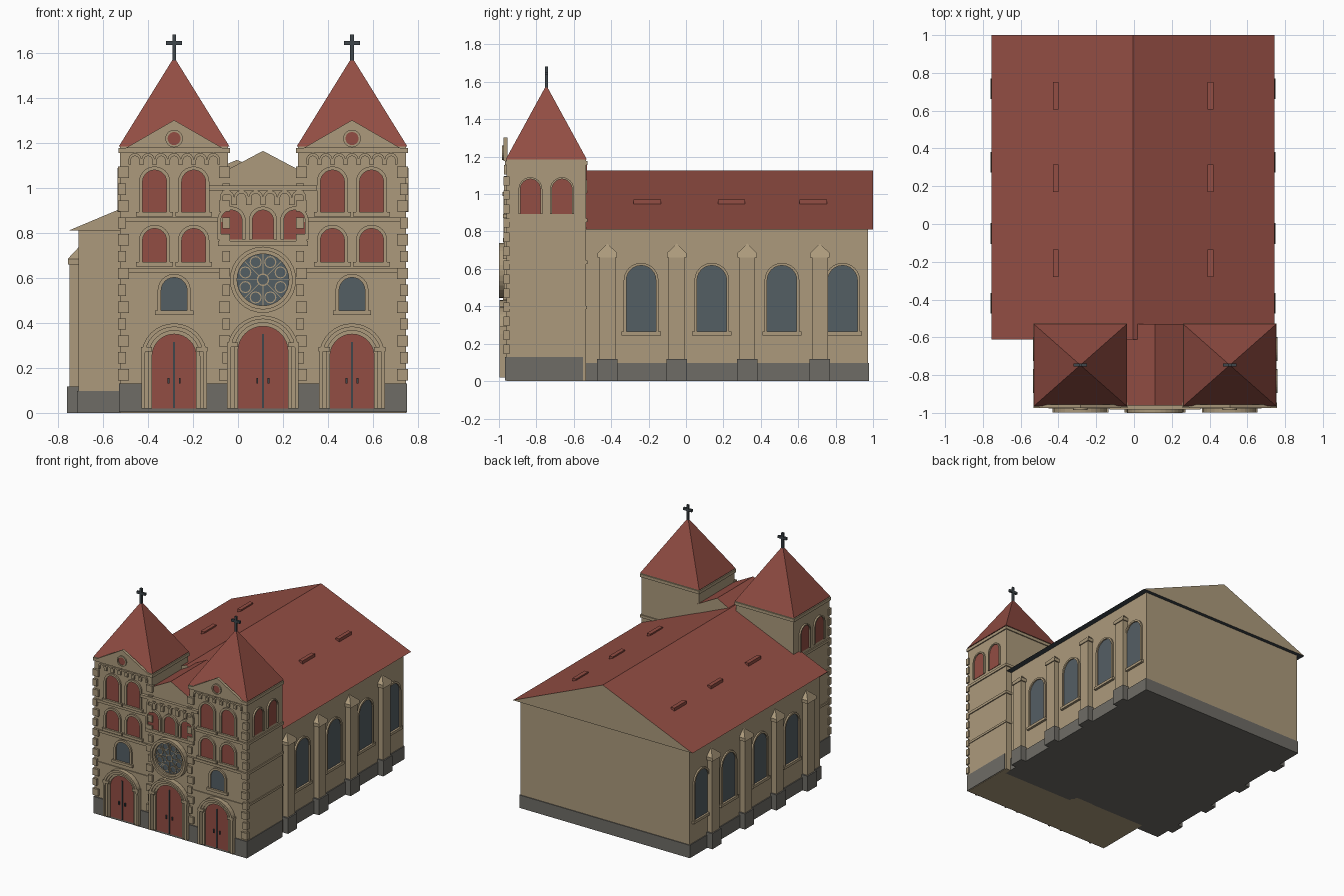
import bpy, bmesh
from math import sin, cos, pi
from mathutils import Vector

if "Cube" in bpy.data.objects:
    bpy.data.objects.remove(bpy.data.objects["Cube"], do_unlink=True)


def material(name, *rgb):
    col = [((c / 255 + 0.055) / 1.055) ** 2.4 for c in rgb] + [1]
    m = bpy.data.materials.new(name)
    m.use_nodes = True
    m.diffuse_color = col
    m.node_tree.nodes["Principled BSDF"].inputs["Base Color"].default_value = col
    return m


TAN = material("sandstone", 172, 154, 124)
RED = material("brick_red", 146, 77, 67)
GREY = material("plinth_grey", 110, 108, 102)
GLASS = material("slate_glass", 84, 94, 100)
DARK = material("dark_iron", 62, 70, 75)


def front(u, d, z):
    return Vector((u, -d, z))


def side(s, cx=0):
    return lambda u, d, z: Vector((cx + s * d, u, z))


class Part:
    """One named object gathered from boxes and extruded outlines."""

    def __init__(self, name, *mats):
        self.name, self.mats, self.bm = name, mats, bmesh.new()

    def extrude(self, pts, faces, d0, d1, place=front):
        back = [self.bm.verts.new(place(u, d0, z)) for u, z in pts]
        fore = [self.bm.verts.new(place(u, d1, z)) for u, z in pts]
        edges = [(f[i], f[(i + 1) % len(f)]) for f in faces for i in range(len(f))]
        for f in faces:
            self.bm.faces.new([fore[i] for i in f])
            self.bm.faces.new([back[i] for i in reversed(f)])
        for a, b in edges:
            if (b, a) not in edges:
                self.bm.faces.new([back[a], back[b], fore[b], fore[a]])

    def plate(self, pts, d0, d1, place=front):
        self.extrude(pts, [list(range(len(pts)))], d0, d1, place)

    def box(self, x0, x1, y0, y1, z0, z1):
        self.plate([(x0, z0), (x1, z0), (x1, z1), (x0, z1)], -y0, -y1)

    def ring(self, outer, inner, d0, d1, place=front, closed=False):
        n = len(outer)
        faces = [[i, (i + 1) % n, n + (i + 1) % n, n + i]
                 for i in range(n if closed else n - 1)]
        self.extrude(outer + inner, faces, d0, d1, place)

    def done(self, rule=None):
        bmesh.ops.recalc_face_normals(self.bm, faces=self.bm.faces)
        if rule:
            for f in self.bm.faces:
                f.material_index = rule(f.normal)
        me = bpy.data.meshes.new(self.name)
        self.bm.to_mesh(me)
        self.bm.free()
        for m in self.mats:
            me.materials.append(m)
        bpy.context.collection.objects.link(bpy.data.objects.new(self.name, me))


def arch(c, w, z0, top, n=12):
    r = w / 2
    curve = [(c + r * cos(pi * i / n), top - r + r * sin(pi * i / n)) for i in range(n + 1)]
    return [(c + r, z0)] + curve + [(c - r, z0)]


def circle(c, z, r, n=32):
    return [(c + r * cos(2 * pi * i / n), z + r * sin(2 * pi * i / n)) for i in range(n)]


TOWERS = (-0.284, 0.507)
MID, HALF = 0.111, 0.24
NAVE = -0.005

trim = Part("window_frames", TAN)
shutters = Part("red_windows", RED)
glass = Part("glass_windows", GLASS)


def window(pane, c, w, z0, top, d, place=front, t=0.016, sill=True):
    pane.plate(arch(c, w, z0, top), d - 0.01, d + 0.003, place)
    trim.ring(arch(c, w + 2 * t, z0, top + t), arch(c, w, z0, top), d - 0.01, d + 0.012, place)
    if sill:
        h = w / 2 + t + 0.012
        trim.plate([(c - h, z0 - 0.02), (c + h, z0 - 0.02), (c + h, z0), (c - h, z0)],
                   d - 0.01, d + 0.018, place)


# Nave: walls, plinth and gabled roof
p = Part("nave_walls", TAN)
p.box(NAVE - 0.705, NAVE + 0.705, -0.585, 0.972, 0.05, 0.812)
p.done()
p = Part("nave_plinth", GREY)
p.box(NAVE - 0.712, NAVE + 0.712, -0.59, 0.978, 0, 0.097)
p.done()
p = Part("nave_roof", TAN, RED, DARK)
p.plate([(NAVE - 0.75, 0.81), (NAVE + 0.75, 0.81), (NAVE, 1.125)], 0.612, -1.0)
p.done(lambda n: 1 if n.z > 0.3 else 2 if n.z < -0.3 else 0)
p = Part("roof_vents", RED)
for s in (-1, 1):
    for y in (-0.207, 0.243, 0.68):
        a, b = sorted((NAVE + s * 0.395, NAVE + s * 0.425))
        p.box(a, b, y - 0.073, y + 0.073, 0.93, 0.97)
p.done()

# Nave side windows and buttresses
shafts = Part("buttresses", TAN)
feet = Part("buttress_plinths", GREY)
for s in (-1, 1):
    place = side(s, NAVE)
    for y in (-0.24, 0.138, 0.513, 0.837):
        window(glass, y, 0.158, 0.265, 0.618, 0.705, place, t=0.014)
    for y in (-0.42, -0.05, 0.327, 0.716):
        shafts.plate([(y - 0.043, 0.05), (y + 0.043, 0.05), (y + 0.043, 0.67), (y - 0.043, 0.67)],
                     0.69, 0.745, place)
        shafts.plate([(y - 0.052, 0.66), (y + 0.052, 0.66), (y + 0.052, 0.685), (y, 0.735),
                      (y - 0.052, 0.685)], 0.69, 0.752, place)
        feet.plate([(y - 0.055, 0), (y + 0.055, 0), (y + 0.055, 0.117), (y - 0.055, 0.117)],
                   0.69, 0.755, place)
for v in shafts.bm.verts:  # slope each cap back to the wall
    if v.co.z > 0.73:
        v.co.x = NAVE + (0.705 if v.co.x > 0 else -0.705)
shafts.done()
feet.done()

# Front block between the towers, with its own gable
p = Part("facade_plinth", GREY)
p.box(-0.529, 0.752, -0.968, -0.55, 0.004, 0.13)
p.done()
p = Part("centre_block", TAN, RED)
p.plate([(MID - 0.17, 0), (MID + 0.17, 0), (MID + 0.17, 1.075), (MID, 1.165), (MID - 0.17, 1.075)],
        0.53, 0.96)
p.done(lambda n: 1 if n.z > 0.3 else 0)

# Towers
walls = Part("tower_walls", TAN)
bands = Part("string_courses", TAN)
quoins = Part("quoins", TAN)
roofs = Part("tower_roofs", RED)
crosses = Part("roof_crosses", DARK)
gables = Part("tower_gables", TAN)
corbels = Part("corbel_arches", TAN)
for c in TOWERS:
    walls.box(c - HALF, c + HALF, -0.96, -0.535, 0, 1.187)
    for z0, z1, o in ((0.385, 0.402, 0.006), (0.625, 0.645, 0.008), (0.85, 0.87, 0.008),
                      (1.155, 1.178, 0.008)):
        bands.box(c - HALF - o, c + HALF + o, -0.96 - o, -0.535 + o, z0, z1)
    for s in (-1, 1):
        for i in range(13):
            w = 0.036 if i % 2 else 0.05
            a, b = sorted((c + s * (0.25 - w), c + s * 0.249))
            z = 0.145 + i * 0.075
            quoins.box(a, b, -0.975, -0.945, z, z + 0.05)
    # pyramid roof on a thin eave
    base = [roofs.bm.verts.new((c + x * 0.246, -0.747 + y * 0.217, 1.185))
            for x, y in ((-1, -1), (1, -1), (1, 1), (-1, 1))]
    apex = roofs.bm.verts.new((c, -0.747, 1.582))
    roofs.bm.faces.new(base[::-1])
    for i in range(4):
        roofs.bm.faces.new([base[i], base[(i + 1) % 4], apex])
    crosses.box(c - 0.008, c + 0.008, -0.755, -0.739, 1.56, 1.682)
    crosses.box(c - 0.036, c + 0.036, -0.755, -0.739, 1.636, 1.654)
    # small front gable with a round opening
    gables.plate([(c - 0.215, 1.178), (c + 0.215, 1.178), (c, 1.302)], 0.955, 0.975)
    shutters.plate(circle(c, 1.22, 0.03, 20), 0.96, 0.978)
    trim.ring(circle(c, 1.22, 0.039, 20), circle(c, 1.22, 0.029, 20), 0.96, 0.984, closed=True)
    # openings
    for u in (c - 0.087, c + 0.087):
        window(shutters, u, 0.107, 0.893, 1.08, 0.96)
        window(shutters, u, 0.107, 0.672, 0.82, 0.96)
    window(glass, c, 0.115, 0.455, 0.602, 0.96)
    for i in range(7):
        u = c + (i - 3) * 0.058
        corbels.ring(arch(u, 0.058, 1.105, 1.155, 8), arch(u, 0.036, 1.105, 1.142, 8), 0.955, 0.972)
for s, c in zip((-1, 1), TOWERS):
    for y in (-0.832, -0.663):
        window(shutters, y, 0.107, 0.893, 1.08, HALF, side(s, c), t=0.01, sill=False)

# Centre trim: cornices, corbels and three windows
bands.box(MID - 0.24, MID + 0.24, -0.982, -0.95, 0.99, 1.012)
bands.box(MID - 0.2, MID + 0.2, -0.978, -0.95, 0.742, 0.765)
for i in range(6):
    u = MID + (i - 2.5) * 0.064
    corbels.ring(arch(u, 0.064, 0.925, 0.99, 8), arch(u, 0.04, 0.925, 0.976, 8), 0.955, 0.977)
for u in (MID - 0.14, MID, MID + 0.14):
    window(shutters, u, 0.094, 0.77, 0.902, 0.963, sill=False)
for part in (walls, bands, quoins, roofs, crosses, gables, corbels):
    part.done()

# Rose window
RZ = 0.592
glass.plate(circle(MID, RZ, 0.122), 0.955, 0.975)
p = Part("rose_frame", TAN)
p.ring(circle(MID, RZ, 0.147), circle(MID, RZ, 0.13), 0.95, 1.0, closed=True)
p.ring(circle(MID, RZ, 0.132), circle(MID, RZ, 0.115), 0.95, 0.988, closed=True)
p.done()
p = Part("rose_tracery", TAN)
p.ring(circle(MID, RZ, 0.028, 16), circle(MID, RZ, 0.022, 16), 0.97, 0.98, closed=True)
for i in range(8):
    a = pi * i / 4
    dx, dz = cos(a), sin(a)
    p.plate([(MID + r * dx - k * dz, RZ + r * dz + k * dx)
             for r, k in ((0.026, -0.002), (0.118, -0.002), (0.118, 0.002), (0.026, 0.002))], 0.97, 0.979)
    b = a + pi / 8
    u, z = MID + 0.085 * cos(b), RZ + 0.085 * sin(b)
    p.ring(circle(u, z, 0.027, 12), circle(u, z, 0.022, 12), 0.97, 0.979, closed=True)
p.done()

# Arched doorways with stepped surrounds
doors = Part("doors", RED)
iron = Part("door_ironwork", DARK)
portals = Part("door_surrounds", TAN)
for c, w, top in ((TOWERS[0], 0.196, 0.35), (MID, 0.222, 0.385), (TOWERS[1], 0.196, 0.35)):
    doors.plate(arch(c, w, 0.02, top, 16), 0.95, 0.974)
    iron.box(c - 0.004, c + 0.004, -0.979, -0.965, 0.022, top - 0.035)
    for s in (-1, 1):
        iron.box(c + s * 0.025 - 0.004, c + s * 0.025 + 0.004, -0.982, -0.965, 0.13, 0.155)
        a, b = sorted((c + s * w / 2, c + s * (w / 2 + 0.05)))
        portals.box(a, b, -0.998, -0.95, top - w / 2 + 0.02, top - w / 2 + 0.04)
    for k, d in enumerate((0.982, 0.99, 0.998)):
        t = 0.016 * k
        portals.ring(arch(c, w + 2 * t + 0.032, 0.02, top + t + 0.016, 16),
                     arch(c, w + 2 * t, 0.02, top + t, 16), 0.95, d)
for part in (doors, iron, portals, trim, shutters, glass):
    part.done()
